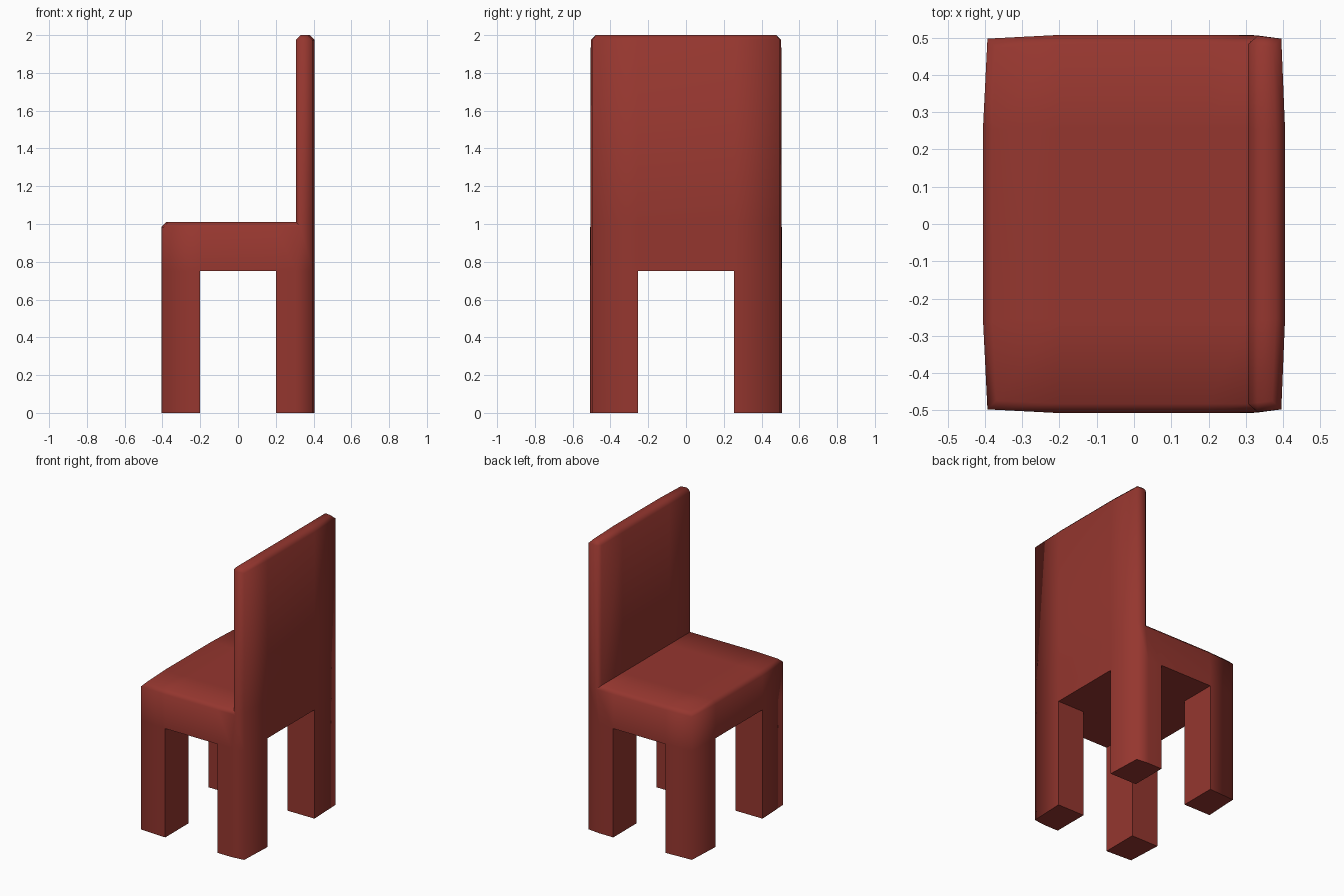
import bpy, bmesh, math

if "Cube" in bpy.data.objects:
    bpy.data.objects.remove(bpy.data.objects["Cube"])

xs = [-0.393, -0.2, 0.2, 0.306, 0.395]
ys = [-0.497, -0.255, 0.255, 0.497]
zs = [0.0, 0.75, 1.01, 2.0]


def filled(c):
    """Which blocks of the grid belong to the chair."""
    i, j, k = c
    if not (0 <= i < 4 and 0 <= j < 3 and 0 <= k < 3):
        return False
    if k == 0:
        return i != 1 and j != 1      # four legs
    return k == 1 or i == 3           # full seat, then the back panel


def position(i, j, k):
    """Grid corner, with the sides bowed slightly outward."""
    x, y = xs[i], ys[j]
    if i in (0, 4) and j in (1, 2):
        x = math.copysign(0.405, x)
    if j in (0, 3) and i in (1, 2, 3):
        y = math.copysign(0.507, y)
    return x, y, zs[k]


# Skin of the legs, seat and back as one closed mesh
bm = bmesh.new()
verts = {}


def corner(key):
    if key not in verts:
        verts[key] = bm.verts.new(position(*key))
    return verts[key]


for i in range(4):
    for j in range(3):
        for k in range(3):
            c = (i, j, k)
            if not filled(c):
                continue
            for axis in range(3):
                for side in (0, 1):
                    n = list(c)
                    n[axis] += 1 if side else -1
                    if filled(n):
                        continue
                    u, v = (axis + 1) % 3, (axis + 2) % 3
                    loop = []
                    for du, dv in ((0, 0), (1, 0), (1, 1), (0, 1)):
                        q = list(c)
                        q[axis] += side
                        q[u] += du
                        q[v] += dv
                        loop.append(corner(tuple(q)))
                    bm.faces.new(loop if side else loop[::-1])
bm.normal_update()

# Chamfer the seat rim, the top of the back and its front side edges
rim = []
for e in bm.edges:
    if e.calc_face_angle(0) < 1 or not e.is_convex:
        continue
    a, b = (v.co for v in e.verts)
    flat = abs(a.z - b.z) < 1e-4 and a.z > 1.0
    back_side = max(a.z, b.z) > 1.5 and abs(a.x - xs[3]) < 1e-3 and abs(b.x - xs[3]) < 1e-3
    if flat or back_side:
        rim.append(e)
bmesh.ops.bevel(bm, geom=rim, offset=0.025, offset_type='OFFSET', segments=1,
                profile=0.5, affect='EDGES', clamp_overlap=True)
bmesh.ops.recalc_face_normals(bm, faces=bm.faces)
bm.normal_update()

# Smooth outer corners, crisp inner edges
for f in bm.faces:
    f.smooth = True
for e in bm.edges:
    outer = all(abs(v.co.x) > 0.38 and abs(v.co.y) > 0.48 for v in e.verts)
    if e.calc_face_angle(0) > math.radians(50) and not outer:
        e.smooth = False

mesh = bpy.data.meshes.new("chair")
bm.to_mesh(mesh)
bm.free()
paint = bpy.data.materials.new("brick red")
paint.diffuse_color = (0.30, 0.037, 0.028, 1)
paint.use_nodes = True
paint.node_tree.nodes["Principled BSDF"].inputs["Base Color"].default_value = paint.diffuse_color
mesh.materials.append(paint)
chair = bpy.data.objects.new("chair", mesh)
bpy.context.collection.objects.link(chair)
